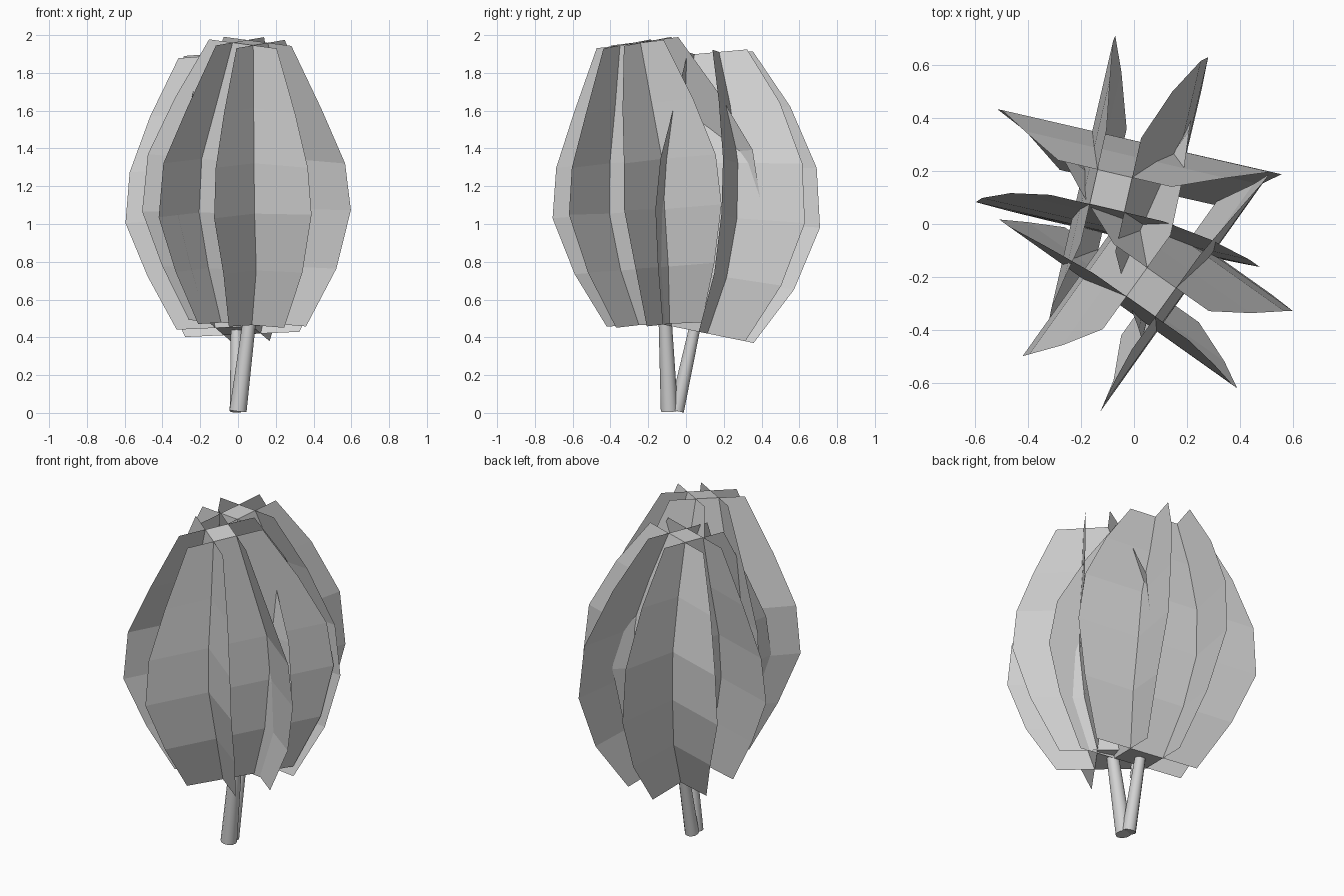
import bpy
import bmesh
from math import radians
from mathutils import Matrix, Vector

cube = bpy.data.objects.get("Cube")
if cube:
    bpy.data.objects.remove(cube, do_unlink=True)

grey = bpy.data.materials.new("light grey")
grey.use_nodes = True
colour = (0.64, 0.64, 0.64, 1)
grey.diffuse_color = colour
grey.node_tree.nodes["Principled BSDF"].inputs["Base Color"].default_value = colour

# Half width of a petal and its distance from the axis, from bottom to top
WIDTH = [0.31, 0.455, 0.55, 0.52, 0.39, 0.22]
OFFSET = [0.10, 0.155, 0.18, 0.17, 0.12, 0.067]


def add_object(name, bm):
    mesh = bpy.data.meshes.new(name)
    bm.to_mesh(mesh)
    bm.free()
    mesh.materials.append(grey)
    obj = bpy.data.objects.new(name, mesh)
    bpy.context.collection.objects.link(obj)
    return obj


def row_frames(path, turn):
    """One frame per row, square to the bent axis of the bulb."""
    points = [Vector(p) for p in path]
    frames = []
    for i, point in enumerate(points):
        tangent = points[min(i + 1, len(points) - 1)] - points[max(i - 1, 0)]
        tilt = Vector((0, 0, 1)).rotation_difference(tangent).to_matrix().to_4x4()
        frames.append(Matrix.Translation(point) @ tilt @ Matrix.Rotation(radians(turn), 4, 'Z'))
    return frames


def build_bulb(name, path, turn):
    frames = row_frames(path, turn)
    # Four bulging petals that cross each other
    for k in range(4):
        bm = bmesh.new()
        spin = Matrix.Rotation(radians(90 * k), 4, 'Z')
        rows = []
        for frame, w, s in zip(frames, WIDTH, OFFSET):
            rows.append([bm.verts.new(frame @ spin @ Vector((x, -s, 0)))
                         for x in (-w, -s, s, w)])
        for low, high in zip(rows, rows[1:]):
            for j in range(3):
                bm.faces.new((low[j], low[j + 1], high[j + 1], high[j]))
        add_object(f"{name}_petal_{k + 1}", bm)
    # Square caps closing the core
    for part, i in (("base", 0), ("top", -1)):
        bm = bmesh.new()
        s = OFFSET[i]
        corners = [(-s, -s, 0), (s, -s, 0), (s, s, 0), (-s, s, 0)]
        face = bm.faces.new([bm.verts.new(frames[i] @ Vector(c)) for c in corners])
        if part == "base":
            face.normal_flip()
        add_object(f"{name}_{part}", bm)


def build_stem(name, start, end, radius):
    start, end = Vector(start), Vector(end)
    axis = end - start
    bm = bmesh.new()
    bmesh.ops.create_cone(bm, cap_ends=True, segments=12, radius1=radius * 1.3,
                          radius2=radius, depth=axis.length)
    turn = Vector((0, 0, 1)).rotation_difference(axis).to_matrix().to_4x4()
    bm.transform(Matrix.Translation((start + end) / 2) @ turn)
    for face in bm.faces:
        face.smooth = len(face.verts) == 4
    add_object(name, bm)


# Front bulb
build_bulb("front_bulb", [(0.05, -0.11, 0.475), (0.06, -0.13, 0.77), (0.045, -0.155, 1.07),
                          (0.045, -0.167, 1.345), (0.055, -0.21, 1.64), (0.065, -0.257, 1.96)], -35.4)
# Back bulb
build_bulb("back_bulb", [(0, 0.04, 0.435), (0, 0.1, 0.73), (-0.02, 0.135, 1.03),
                         (-0.03, 0.147, 1.31), (-0.06, 0.145, 1.61), (-0.087, 0.125, 1.9)], -13)

# Stems
build_stem("front_stem", (0, -0.088, 0.01), (0.06, -0.11, 0.485), 0.035)
build_stem("back_stem", (-0.005, -0.05, 0.01), (-0.008, 0.045, 0.445), 0.03)
